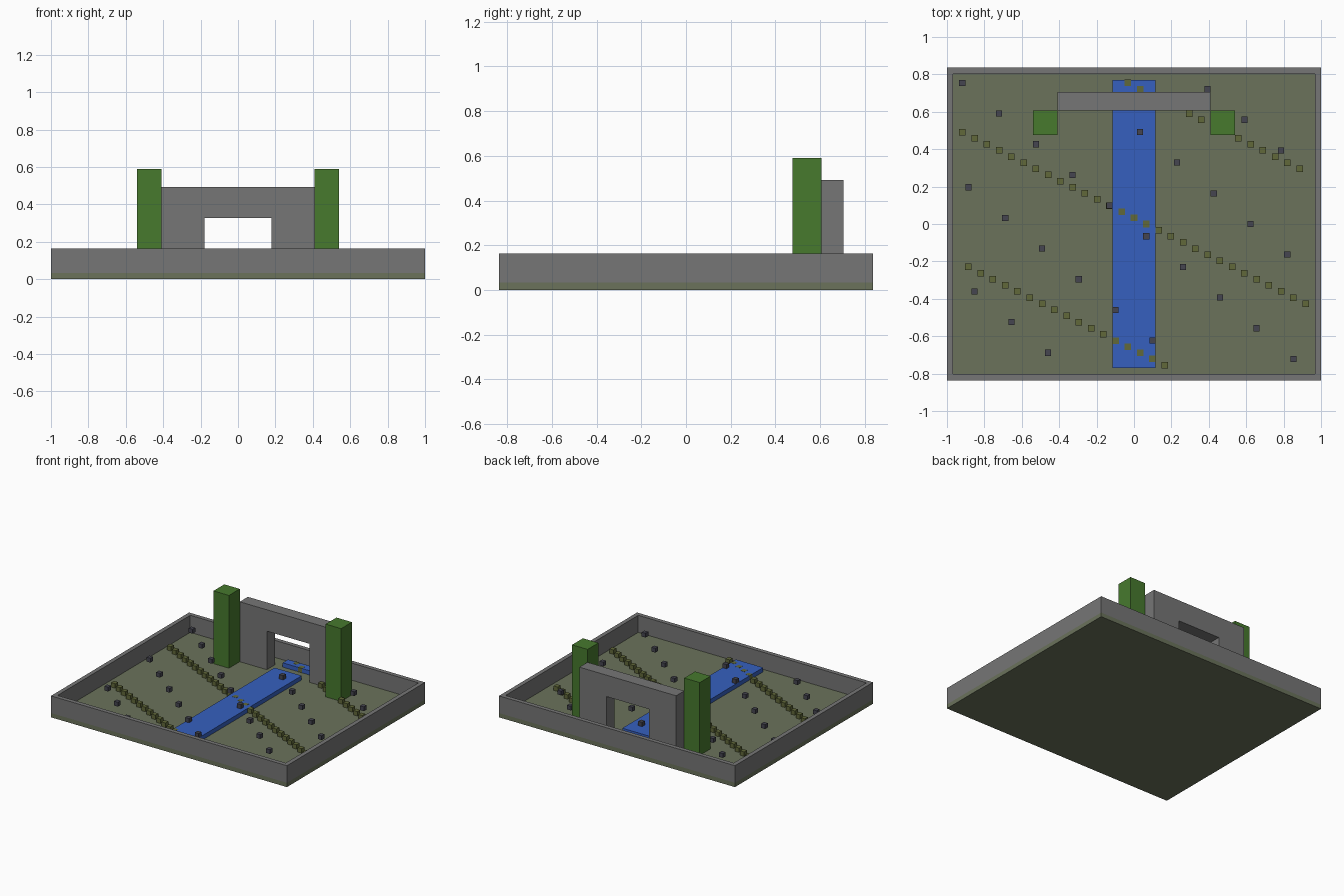
import bpy
import bmesh
from mathutils import Matrix

if "Cube" in bpy.data.objects:
    bpy.data.objects.remove(bpy.data.objects["Cube"], do_unlink=True)

U = 2 / 61  # one block


def material(name, rgb):
    m = bpy.data.materials.new(name)
    m.use_nodes = True
    m.diffuse_color = (*rgb, 1)
    bsdf = m.node_tree.nodes["Principled BSDF"]
    bsdf.inputs["Base Color"].default_value = (*rgb, 1)
    bsdf.inputs["Roughness"].default_value = 0.9
    return m


stone = material("stone grey", (0.18, 0.18, 0.18))
ground = material("dull green ground", (0.145, 0.17, 0.105))
water = material("water blue", (0.037, 0.117, 0.52))
leaf = material("leaf green", (0.063, 0.192, 0.027))
moss = material("moss olive", (0.12, 0.14, 0.042))
slate = material("dark slate", (0.06, 0.06, 0.08))


def add_box(bm, lo, hi):
    """Box between two corners, measured in blocks."""
    size = [(b - a) * U for a, b in zip(lo, hi)]
    mid = [(a + b) / 2 * U for a, b in zip(lo, hi)]
    mat = Matrix.Translation(mid) @ Matrix.Diagonal((*size, 1))
    return bmesh.ops.create_cube(bm, size=1, matrix=mat)


def finish(bm, name, mat):
    bmesh.ops.recalc_face_normals(bm, faces=bm.faces)
    me = bpy.data.meshes.new(name)
    bm.to_mesh(me)
    bm.free()
    me.materials.append(mat)
    ob = bpy.data.objects.new(name, me)
    bpy.context.collection.objects.link(ob)
    return ob


def boxes(name, mat, *corners):
    bm = bmesh.new()
    for lo, hi in corners:
        add_box(bm, lo, hi)
    return finish(bm, name, mat)


# Ground slab
boxes("ground_slab", ground, ((-30.5, -25.5, 0), (30.5, 25.5, 1)))

# Boundary wall: open frame one block thick
bm = bmesh.new()
add_box(bm, (-30.5, -25.5, 1), (30.5, 25.5, 5))
bm.normal_update()
top = max(bm.faces, key=lambda f: f.calc_center_median().z)
bottom = min(bm.faces, key=lambda f: f.calc_center_median().z)
bmesh.ops.delete(bm, geom=[bottom], context='FACES_ONLY')
bmesh.ops.inset_region(bm, faces=[top], thickness=U, use_even_offset=True)
ext = bmesh.ops.extrude_face_region(bm, geom=[top])
inner = [g for g in ext["geom"] if isinstance(g, bmesh.types.BMFace)]
bmesh.ops.translate(bm, verts=inner[0].verts, vec=(0, 0, -4 * U))
bmesh.ops.delete(bm, geom=inner + ([top] if top.is_valid else []), context='FACES_ONLY')
finish(bm, "boundary_wall", stone)

# River, interrupted where the gateway passes over it
boxes("river", water,
      ((-3.5, -23.5, 1), (3.5, 18.5, 2)),
      ((-3.5, 21.5, 1), (3.5, 23.5, 2)))

# Gateway: arch profile pushed back three blocks
profile = [(-12.5, 1), (-12.5, 15), (12.5, 15), (12.5, 1),
           (5.5, 1), (5.5, 10), (-5.5, 10), (-5.5, 1)]
bm = bmesh.new()
face = bm.faces.new([bm.verts.new((x * U, 18.5 * U, z * U)) for x, z in profile])
ext = bmesh.ops.extrude_face_region(bm, geom=[face])
bmesh.ops.translate(bm, vec=(0, 3 * U, 0),
                    verts=[g for g in ext["geom"] if isinstance(g, bmesh.types.BMVert)])
finish(bm, "gateway", stone)

# Green pillars either side of the gateway
for side, x in (("left", 12.5), ("right", -16.5)):
    boxes(side + "_pillar", leaf, ((x, 14.5, 1), (x + 4, 18.5, 18)))


# Scattered blocks on diagonal lattices
def scatter(name, mat, rule, level, grow=0.0):
    r = 0.5 + grow
    bm = bmesh.new()
    for x in range(-28, 29):
        for y in range(-23, 24):
            in_gate = abs(x) <= 12 and 19 <= y <= 21
            in_pillar = 13 <= abs(x) <= 16 and 15 <= y <= 18
            if rule(x, y) and not in_gate and not in_pillar:
                add_box(bm, (x - r, y - r, level), (x + r, y + r, level + 1 + grow))
    finish(bm, name, mat)


scatter("moss_blocks", moss, lambda x, y: (x + 2 * y - 2) % 43 == 0, 1, 0.03)
scatter("slate_blocks", slate, lambda x, y: (5 * x + 6 * y + 2) % 97 == 0, 2)
